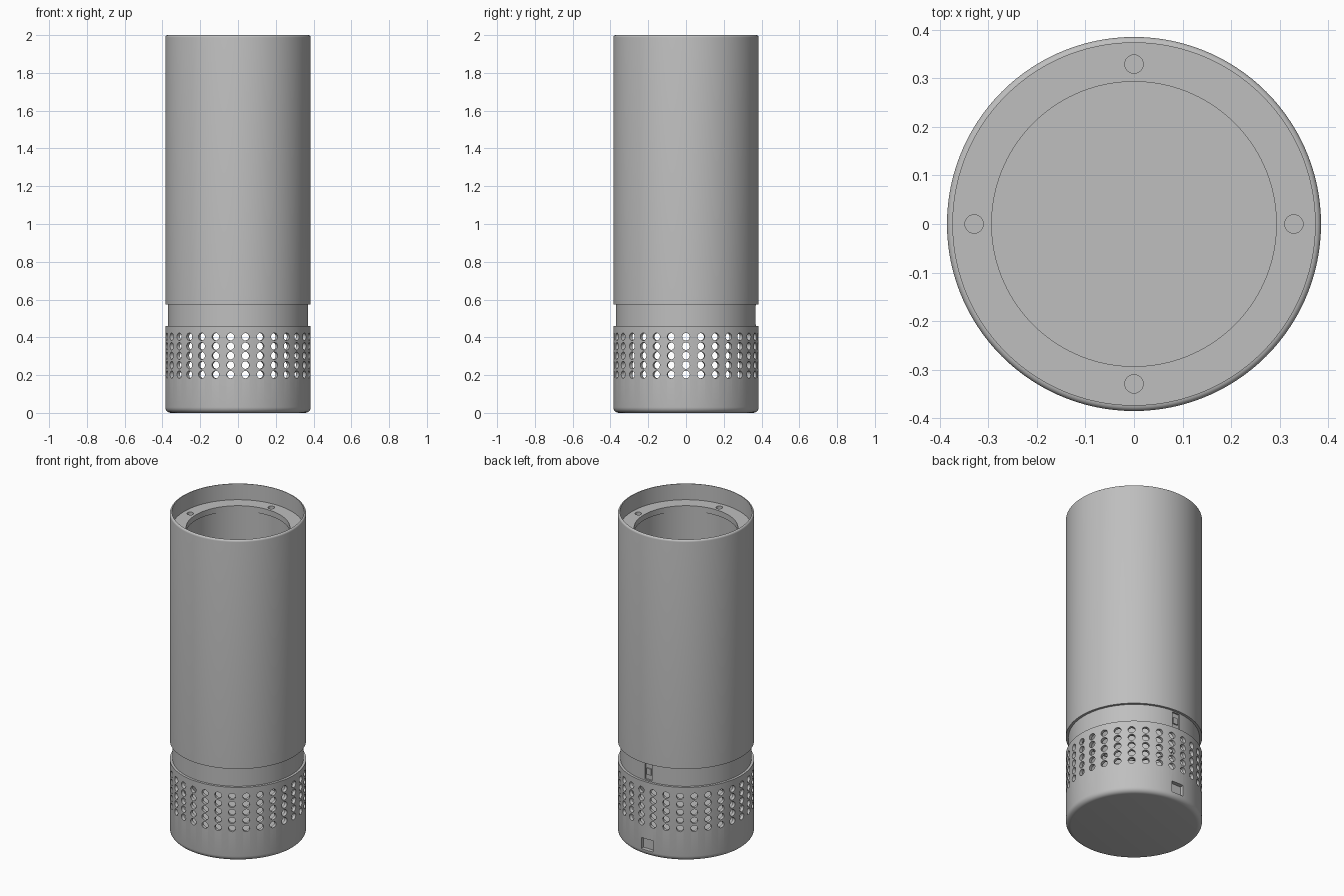
import bpy, bmesh, math
from mathutils import Matrix, Vector

SEGMENTS = 120
R = 0.385          # outer radius of the body
WALL = 0.02

cube = bpy.data.objects.get("Cube")
if cube:
    bpy.data.objects.remove(cube, do_unlink=True)

grey = bpy.data.materials.new("matte grey")
grey.use_nodes = True
colour = (0.52, 0.52, 0.52, 1)
grey.diffuse_color = colour
grey.node_tree.nodes["Principled BSDF"].inputs["Base Color"].default_value = colour


def make_object(name, bm):
    bmesh.ops.recalc_face_normals(bm, faces=bm.faces)
    mesh = bpy.data.meshes.new(name)
    bm.to_mesh(mesh)
    bm.free()
    mesh.materials.append(grey)
    obj = bpy.data.objects.new(name, mesh)
    bpy.context.collection.objects.link(obj)
    return obj


def lathe(name, profile, closed=True):
    """Spin a profile of (radius, height) points around z."""
    bm = bmesh.new()
    verts = [bm.verts.new((r, 0, z)) for r, z in profile]
    edges = [bm.edges.new(pair) for pair in zip(verts, verts[1:])]
    if closed:
        edges.append(bm.edges.new((verts[-1], verts[0])))
    bmesh.ops.spin(bm, geom=verts + edges, cent=(0, 0, 0), axis=(0, 0, 1),
                   angle=math.tau, steps=SEGMENTS, use_merge=True)
    bmesh.ops.remove_doubles(bm, verts=bm.verts, dist=1e-5)
    return make_object(name, bm)


def add_pin(bm, centre, radius, length, direction, sides=24):
    turn = Vector(direction).to_track_quat('Z', 'Y').to_matrix().to_4x4()
    bmesh.ops.create_cone(bm, cap_ends=True, segments=sides, radius1=radius,
                          radius2=radius, depth=length,
                          matrix=Matrix.Translation(centre) @ turn)


def add_box(bm, centre, size):
    bmesh.ops.create_cube(bm, size=1, matrix=Matrix.Translation(centre)
                          @ Matrix.Diagonal((*size, 1)))


def cut(target, bm):
    """Subtract the shapes in bm from target, then discard the cutter."""
    cutter = make_object("cutter", bm)
    cutter.hide_render = True
    mod = target.modifiers.new("cut", 'BOOLEAN')
    mod.operation = 'DIFFERENCE'
    mod.solver = 'EXACT'
    mod.object = cutter
    bpy.context.view_layer.objects.active = target
    bpy.ops.object.modifier_apply(modifier=mod.name)
    bpy.data.objects.remove(cutter, do_unlink=True)


def corner(r, z, radius, start, steps=5):
    """Quarter-round profile points about a centre."""
    return [(r + radius * math.cos(a), z + radius * math.sin(a))
            for a in (start + math.pi / 2 * i / steps for i in range(steps + 1))]


# Base cup with rounded bottom edge and hollow perforated wall
base = lathe("perforated_base",
             [(0, 0)] + corner(R - 0.03, 0.03, 0.03, -math.pi / 2)
             + [(R, 0.46), (R - WALL, 0.46), (R - WALL, 0.12), (0, 0.12)],
             closed=False)

# Vent holes: rows of 30 around the wall, and the rear port recess
holes = bmesh.new()
for row in range(5):
    for i in range(30):
        a = math.tau * i / 30
        out = Vector((math.cos(a), math.sin(a), 0))
        add_pin(holes, out * (R - WALL / 2) + Vector((0, 0, 0.203 + 0.05 * row)),
                0.02, 0.06, out)
add_box(holes, (0, R, 0.07), (0.08, 0.05, 0.07))
cut(base, holes)

# Recessed neck with a slot at the back
neck = lathe("neck", [(0.37, 0.44), (0.37, 0.6), (0.352, 0.6), (0.352, 0.44)])
slot = bmesh.new()
add_box(slot, (0, 0.37, 0.518), (0.05, 0.02, 0.1))
cut(neck, slot)

# Small switch inside the slot
bm = bmesh.new()
add_box(bm, (0, 0.361, 0.518), (0.03, 0.012, 0.04))
switch = make_object("rear_switch", bm)

# Tall outer tube with a rounded top rim
tube = lathe("outer_tube",
             [(R, 0.575)] + corner(R - 0.012, 1.988, 0.012, 0)
             + [(R - 0.012, 1.88), (R - 0.016, 1.88), (R - 0.016, 0.575)])

# Mounting ring set below the rim, with four screw holes
ring = lathe("mounting_ring",
             [(0.293, 1.865), (0.376, 1.865), (0.376, 1.9), (0.293, 1.9)])
screws = bmesh.new()
for i in range(4):
    a = math.tau * i / 4
    add_pin(screws, (0.329 * math.cos(a), 0.329 * math.sin(a), 1.9),
            0.019, 0.04, (0, 0, 1))
cut(ring, screws)

# Inner sleeve carrying the ring
sleeve = lathe("inner_sleeve",
               [(0.3, 0.6), (0.3, 1.87), (0.31, 1.87), (0.31, 0.6)])

# Smooth the round surfaces, keep edges crisp
for obj in (base, neck, tube, ring, sleeve):
    bpy.ops.object.select_all(action='DESELECT')
    obj.select_set(True)
    bpy.context.view_layer.objects.active = obj
    bpy.ops.object.shade_smooth_by_angle(angle=math.radians(30))
